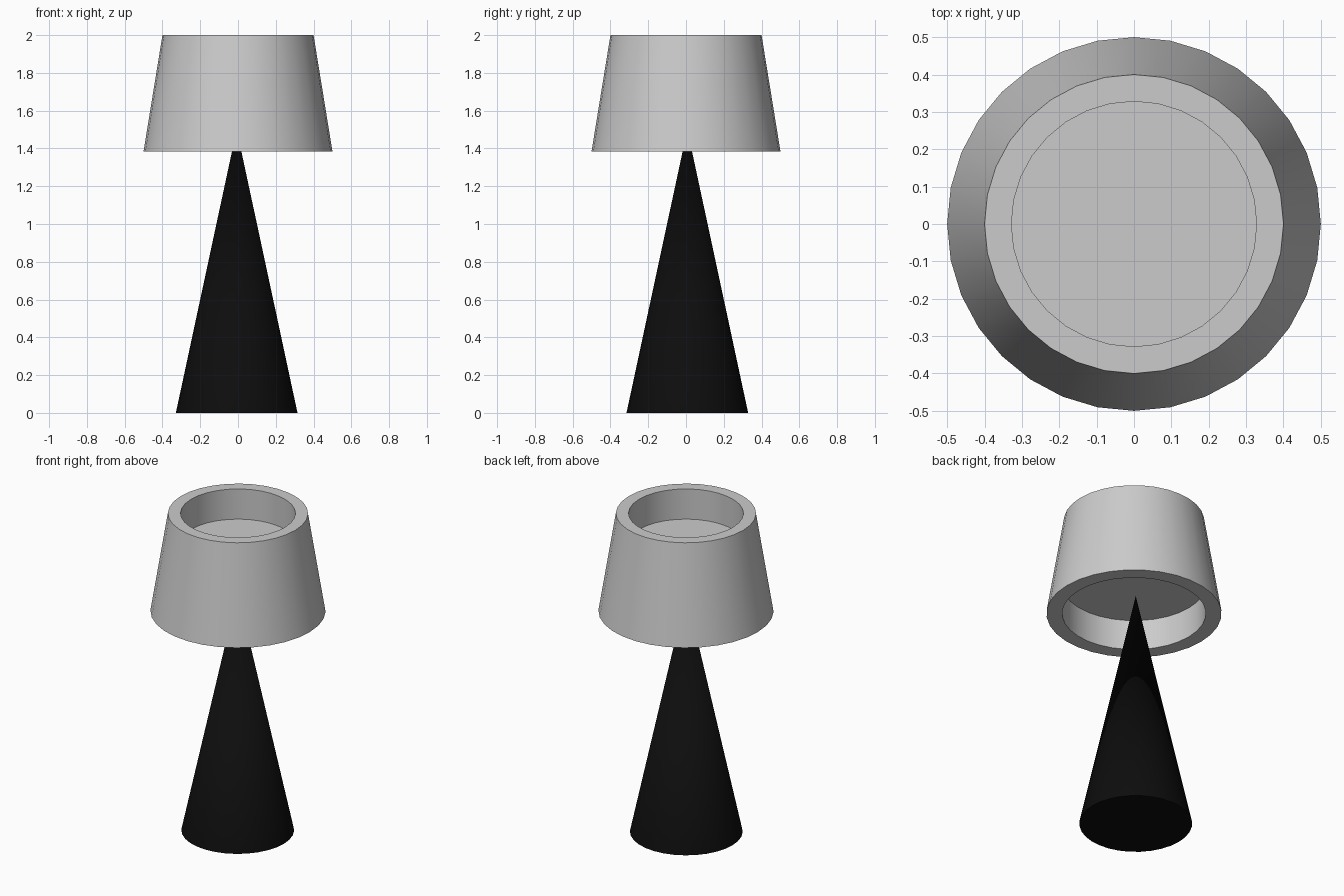
import bpy, bmesh, math

if "Cube" in bpy.data.objects:
    bpy.data.objects.remove(bpy.data.objects["Cube"])

SIDES = 32


def lathe(name, profile, centre=(0, 0)):
    """Closed solid of revolution; profile is (radius, z), starting and ending on the axis."""
    bm = bmesh.new()
    rings = []
    for r, z in profile:
        if r == 0:
            rings.append([bm.verts.new((0, 0, z))])
        else:
            rings.append([bm.verts.new((r * math.cos(2 * math.pi * i / SIDES),
                                        r * math.sin(2 * math.pi * i / SIDES), z))
                          for i in range(SIDES)])
    # single-ring ends become flat caps, a lone vertex becomes a cone tip
    for a, b in zip(rings, rings[1:]):
        for i in range(SIDES):
            j = (i + 1) % SIDES
            if len(a) == 1:
                bm.faces.new((a[0], b[j], b[i]))
            elif len(b) == 1:
                bm.faces.new((a[i], a[j], b[0]))
            else:
                bm.faces.new((a[i], a[j], b[j], b[i]))
    for ring in (rings[0], rings[-1]):
        if len(ring) > 1:
            bm.faces.new(ring)
    bmesh.ops.recalc_face_normals(bm, faces=bm.faces)
    mesh = bpy.data.meshes.new(name)
    bm.to_mesh(mesh)
    bm.free()
    obj = bpy.data.objects.new(name, mesh)
    obj.location = (*centre, 0)
    bpy.context.collection.objects.link(obj)
    bpy.ops.object.select_all(action='DESELECT')
    obj.select_set(True)
    bpy.context.view_layer.objects.active = obj
    bpy.ops.object.shade_smooth_by_angle(angle=math.radians(30))
    return obj


# Tapered shade, recessed from below and above with a solid middle
lathe("lamp_shade", [(0.41, 1.575), (0.41, 1.385), (0.5, 1.385),
                     (0.4, 2.0), (0.328, 2.0), (0.328, 1.81)])

# Black conical base, very slightly off centre, tip just inside the shade
base = lathe("lamp_base", [(0.322, 0), (0, 1.5)], centre=(-0.007, 0.007))
black = bpy.data.materials.new("black")
black.diffuse_color = (0.004, 0.004, 0.004, 1)
black.use_nodes = True
black.node_tree.nodes["Principled BSDF"].inputs["Base Color"].default_value = black.diffuse_color
base.data.materials.append(black)
